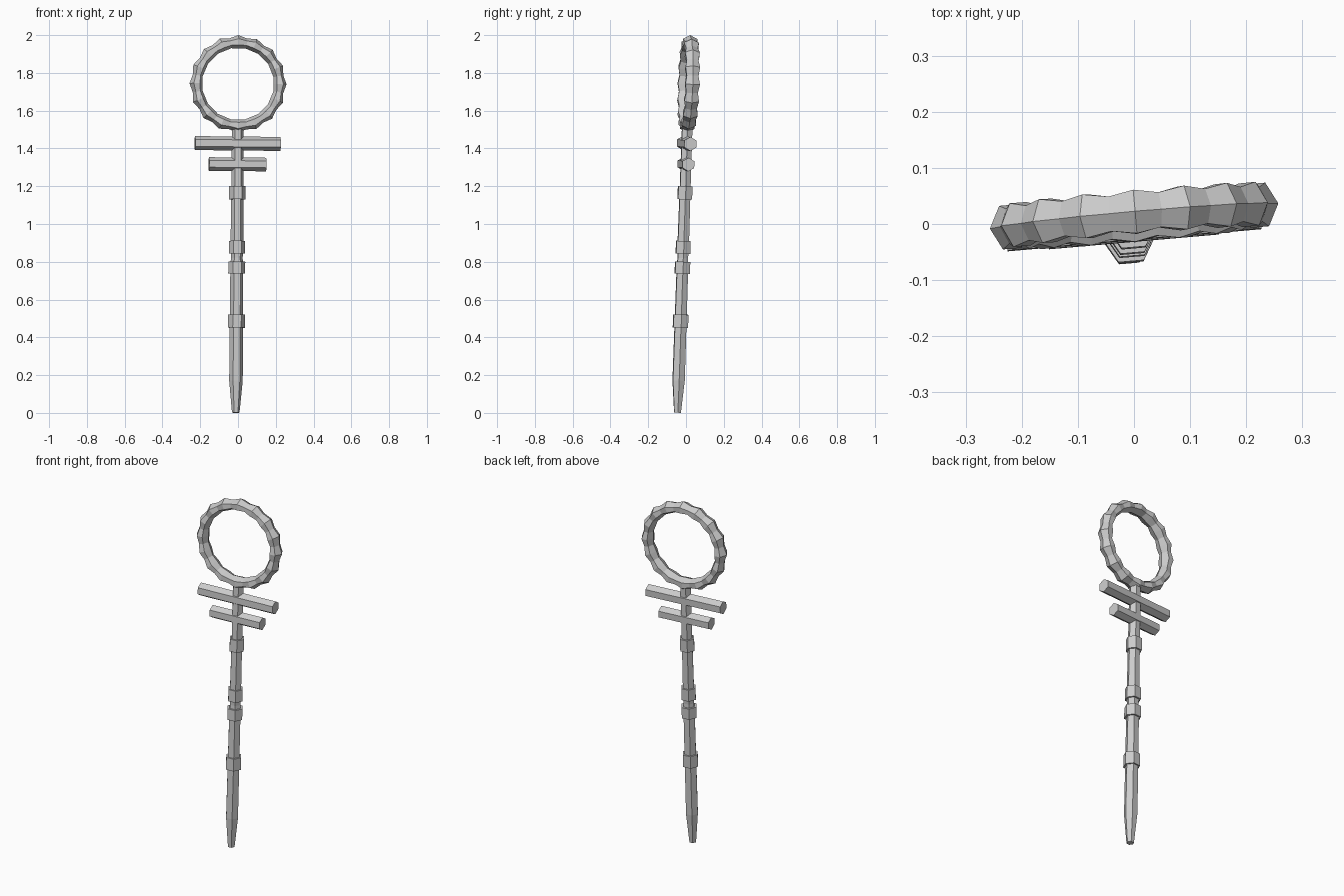
import bpy, bmesh, math
from mathutils import Matrix, Vector

if "Cube" in bpy.data.objects:
    bpy.data.objects.remove(bpy.data.objects["Cube"], do_unlink=True)

# One plain grey material
grey = bpy.data.materials.new("grey")
grey.use_nodes = True
COLOUR = (0.6, 0.6, 0.6, 1)
grey.diffuse_color = COLOUR
grey.node_tree.nodes["Principled BSDF"].inputs["Base Color"].default_value = COLOUR

# The whole staff leans slightly and is turned a little about its axis
LEAN = (Matrix.Translation((-0.012, -0.045, 0.001))
        @ Vector((0, 0, 1)).rotation_difference(Vector((0.007, 0.034, 1))).to_matrix().to_4x4()
        @ Matrix.Rotation(math.radians(5), 4, 'Z'))


def finish(name, bm):
    bmesh.ops.recalc_face_normals(bm, faces=bm.faces)
    mesh = bpy.data.meshes.new(name)
    bm.to_mesh(mesh)
    bm.free()
    mesh.materials.append(grey)
    ob = bpy.data.objects.new(name, mesh)
    bpy.context.collection.objects.link(ob)
    ob.matrix_world = LEAN
    return ob


def skin(bm, rings, closed=False):
    """Bridge a list of equal vertex rings; cap the ends unless closed."""
    n = len(rings[0])
    pairs = list(zip(rings, rings[1:]))
    if closed:
        pairs.append((rings[-1], rings[0]))
    for a, b in pairs:
        for i in range(n):
            j = (i + 1) % n
            bm.faces.new((a[i], a[j], b[j], b[i]))
    if not closed:
        bm.faces.new(rings[0])
        bm.faces.new(rings[-1])


def hex_rod(name, profile, place=Matrix()):
    """Six-sided rod along z from (z, radius) pairs, flat side to the front."""
    bm = bmesh.new()
    rings = []
    for z, r in profile:
        rings.append([bm.verts.new((r * math.cos(k * math.pi / 3),
                                    r * math.sin(k * math.pi / 3), z)) for k in range(6)])
    skin(bm, rings)
    bm.transform(place)
    return finish(name, bm)


# Shaft with tapered tip
hex_rod("shaft", [(0, 0.02), (0.17, 0.036), (0.49, 0.035), (0.78, 0.034),
                  (0.82, 0.031), (0.87, 0.034), (1.17, 0.032), (1.515, 0.031)])

# Collars around the shaft
for i, (low, high, r) in enumerate([(0.45, 0.52, 0.045), (0.737, 0.80, 0.045),
                                    (0.843, 0.91, 0.043), (1.13, 1.20, 0.043)]):
    hex_rod(f"collar_{i + 1}", [(low, r), (high, r)])

# Two cross bars
for name, z, half, r in [("upper_bar", 1.426, 0.227, 0.037),
                         ("lower_bar", 1.316, 0.152, 0.036)]:
    hex_rod(name, [(-half, r), (half, r)],
            Matrix.Translation((0, 0, z)) @ Matrix.Rotation(math.pi / 2, 4, 'Y'))

# Ring head with sixteen swellings
bm = bmesh.new()
bump = [(0.258, 0), (0.238, 0.039), (0.205, 0.039), (0.188, 0), (0.205, -0.039), (0.238, -0.039)]
dip = [(0.245, 0), (0.231, 0.031), (0.207, 0.031), (0.192, 0), (0.207, -0.031), (0.231, -0.031)]
rings = []
for k in range(32):
    a = k * math.tau / 32
    section = dip if k % 2 else bump
    rings.append([bm.verts.new((r * math.cos(a), y, 1.742 + r * math.sin(a))) for r, y in section])
skin(bm, rings, closed=True)
finish("ring_head", bm)
